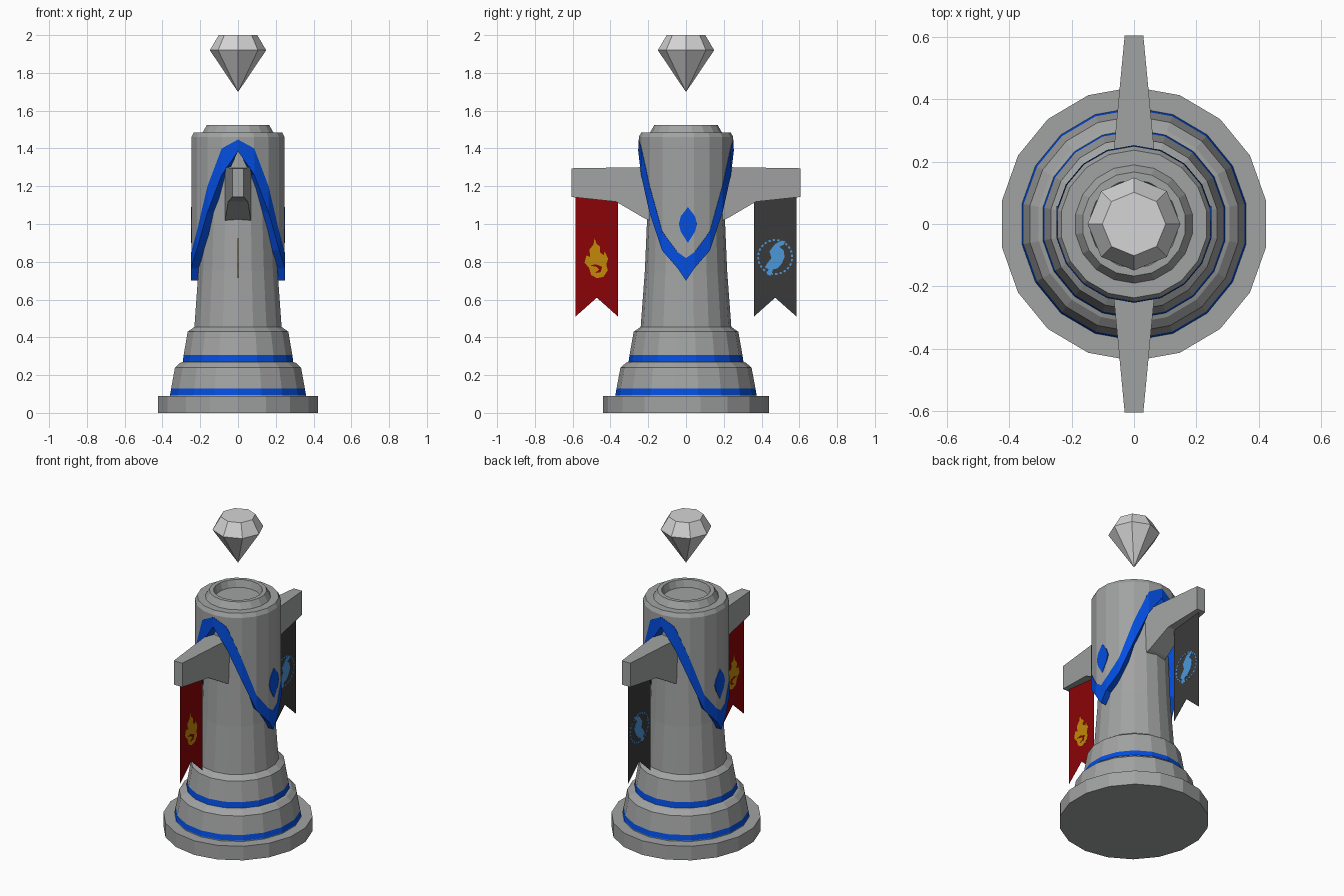
import bpy, bmesh, math
from math import sin, cos, radians, pi

if "Cube" in bpy.data.objects:
    bpy.data.objects.remove(bpy.data.objects["Cube"])


def material(name, rgb):
    m = bpy.data.materials.new(name)
    m.diffuse_color = (*rgb, 1)
    m.use_nodes = True
    m.node_tree.nodes["Principled BSDF"].inputs["Base Color"].default_value = m.diffuse_color
    return m


STONE = material("grey stone", (0.355, 0.365, 0.36))
BLUE = material("royal blue", (0.001, 0.075, 0.74))
CRYSTAL = material("pale crystal", (0.66, 0.66, 0.66))
RED = material("red cloth", (0.26, 0.001, 0.002))
BLACK = material("charcoal cloth", (0.042, 0.042, 0.042))
GOLD = material("gold paint", (0.54, 0.25, 0.002))
SKY = material("sky blue paint", (0.07, 0.31, 0.7))


def finish(name, bm, mats):
    bmesh.ops.recalc_face_normals(bm, faces=bm.faces)
    me = bpy.data.meshes.new(name)
    bm.to_mesh(me)
    bm.free()
    for m in mats:
        me.materials.append(m)
    ob = bpy.data.objects.new(name, me)
    bpy.context.collection.objects.link(ob)
    return ob


def skin(name, columns, mats, blue_rows=()):
    """Closed surface from columns of points around the z axis, capped at both ends."""
    bm = bmesh.new()
    cols = [[bm.verts.new(p) for p in c] for c in columns]
    n = len(cols)
    for i in range(n):
        a, b = cols[i], cols[(i + 1) % n]
        for j in range(len(a) - 1):
            f = bm.faces.new((a[j], b[j], b[j + 1], a[j + 1]))
            f.material_index = 1 if j in blue_rows else 0
    bm.faces.new([c[0] for c in cols])
    bm.faces.new([c[-1] for c in cols])
    return finish(name, bm, mats)


def lathe(name, profile, sides, start, mats, blue_rows=(), x_scale=1.0):
    angles = [radians(start) + 2 * pi * i / sides for i in range(sides)]
    cols = [[(r * cos(a) * x_scale, r * sin(a), z) for r, z in profile] for a in angles]
    return skin(name, cols, mats, blue_rows)


def plates(name, outlines, thick, mat):
    """Thin upright plates at x = 0 from (y, z) outlines."""
    bm = bmesh.new()
    for pts in outlines:
        a = [bm.verts.new((-thick / 2, y, z)) for y, z in pts]
        b = [bm.verts.new((thick / 2, y, z)) for y, z in pts]
        bm.faces.new(a)
        bm.faces.new(b[::-1])
        for i in range(len(a)):
            k = (i + 1) % len(a)
            bm.faces.new((a[i], b[i], b[k], a[k]))
    return finish(name, bm, [mat])


# Stepped foot and column, with two blue bands
lathe("foot_and_column", [
    (0.44, 0), (0.44, 0.09), (0.374, 0.09), (0.374, 0.095), (0.368, 0.128),
    (0.347, 0.24), (0.318, 0.265), (0.304, 0.27), (0.299, 0.306),
    (0.277, 0.43), (0.24, 0.455), (0.218, 0.75), (0.205, 1.05), (0.19, 1.45)],
    18, 10, [STONE, BLUE], blue_rows=(3, 7), x_scale=0.977)

# Upper sleeve: its blue lower hem dips at the sides and peaks at front and back
HEM = {0: (0.70, 0.82), 10: (0.765, 0.85), 30: (0.86, 0.96),
       50: (1.06, 1.20), 70: (1.26, 1.40), 90: (1.385, 1.447)}
columns = []
for deg in [0] + list(range(10, 180, 20)) + [180] + list(range(190, 360, 20)):
    fold = min(deg % 180, 180 - deg % 180)
    low, high = HEM[fold]
    k = cos(radians(10)) if fold == 0 else 1
    prof = [(0.17, low), (0.253, low), (0.252, high), (0.25, high), (0.25, 1.46),
            (0.237, 1.485), (0.19, 1.485), (0.167, 1.525), (0.142, 1.525), (0.13, 1.48)]
    columns.append([(r * k * cos(radians(deg)), r * k * sin(radians(deg)), z) for r, z in prof])
skin("upper_sleeve", columns, [STONE, BLUE], blue_rows=(0, 1, 2))

# Blue diamonds on both sides of the sleeve
for side in (-1, 1):
    d = plates("side_diamond", [[(0.01, 0.9), (0.048, 0.96), (0.058, 1.0), (0.048, 1.04), (0.01, 1.09),
                                 (-0.028, 1.04), (-0.038, 1.0), (-0.028, 0.96)]], 0.009, BLUE)
    d.location.x = side * 0.2445

# Floating crystal
lathe("crystal", [(0.001, 1.70), (0.149, 1.92), (0.102, 2.0)], 8, 0, [CRYSTAL])

# Tapered bracket beams at front and back
for side, name in ((-1, "front_beam"), (1, "back_beam")):
    bm = bmesh.new()
    outline = [(0.605, 1.295), (0.605, 1.143), (0.37, 1.118), (0.22, 1.03), (0.15, 1.0), (0.15, 1.302)]
    rows = []
    for s in (-1, 1):
        rows.append([bm.verts.new((s * (0.03 + (0.605 - y) * 0.095), side * y, z)) for y, z in outline])
        bm.faces.new(rows[-1])
    for i in range(6):
        k = (i + 1) % 6
        bm.faces.new((rows[0][i], rows[1][i], rows[1][k], rows[0][k]))
    finish(name, bm, [STONE])

# Swallow-tailed banners hanging from the beams
for side, name, mat in ((-1, "red_banner", RED), (1, "dark_banner", BLACK)):
    pts = [(0.585, 1.15), (0.36, 1.13), (0.36, 0.51), (0.472, 0.61), (0.585, 0.51)]
    plates(name, [[(side * y, z) for y, z in pts]], 0.001, mat)


def shift(pts, y0, z0):
    return [(y + y0, z + z0) for y, z in pts]


# Flame emblem with a small red curl
flame = [(-0.012, 0.11), (-0.002, 0.08), (0.018, 0.065), (0.016, 0.035), (0.036, 0.02), (0.042, 0.04),
         (0.06, 0.0), (0.05, -0.03), (0.058, -0.06), (0.035, -0.095), (0.0, -0.102), (-0.03, -0.085),
         (-0.04, -0.05), (-0.065, -0.02), (-0.055, 0.02), (-0.035, 0.01), (-0.04, 0.05), (-0.018, 0.075)]
plates("flame_emblem", [shift(flame, -0.472, 0.815)], 0.003, GOLD)
curl = [(-0.035, -0.035), (-0.005, -0.028), (0.028, -0.042), (0.02, -0.07), (-0.01, -0.075),
        (0.012, -0.057), (0.0, -0.042)]
plates("flame_curl", [shift(curl, -0.472, 0.815)], 0.005, RED)

# Curved crest emblem inside a dashed ring
crest = [(0.0, 0.075), (0.03, 0.09), (0.055, 0.09), (0.045, 0.07), (0.022, 0.06), (0.045, 0.04),
         (0.05, 0.005), (0.035, -0.03), (0.012, -0.055), (-0.01, -0.06), (-0.025, -0.095), (-0.045, -0.085),
         (-0.035, -0.06), (-0.055, -0.05), (-0.04, -0.025), (-0.02, 0.0), (-0.03, 0.035)]
plates("crest_emblem", [shift(crest, 0.472, 0.82)], 0.003, SKY)
dashes = []
for i in range(24):
    a, b = 2 * pi * i / 24, 2 * pi * (i + 0.55) / 24
    dashes.append(shift([(r * cos(t), r * sin(t)) for r, t in
                         ((0.085, a), (0.095, a), (0.095, b), (0.085, b))], 0.472, 0.825))
plates("crest_ring", dashes, 0.003, SKY)
